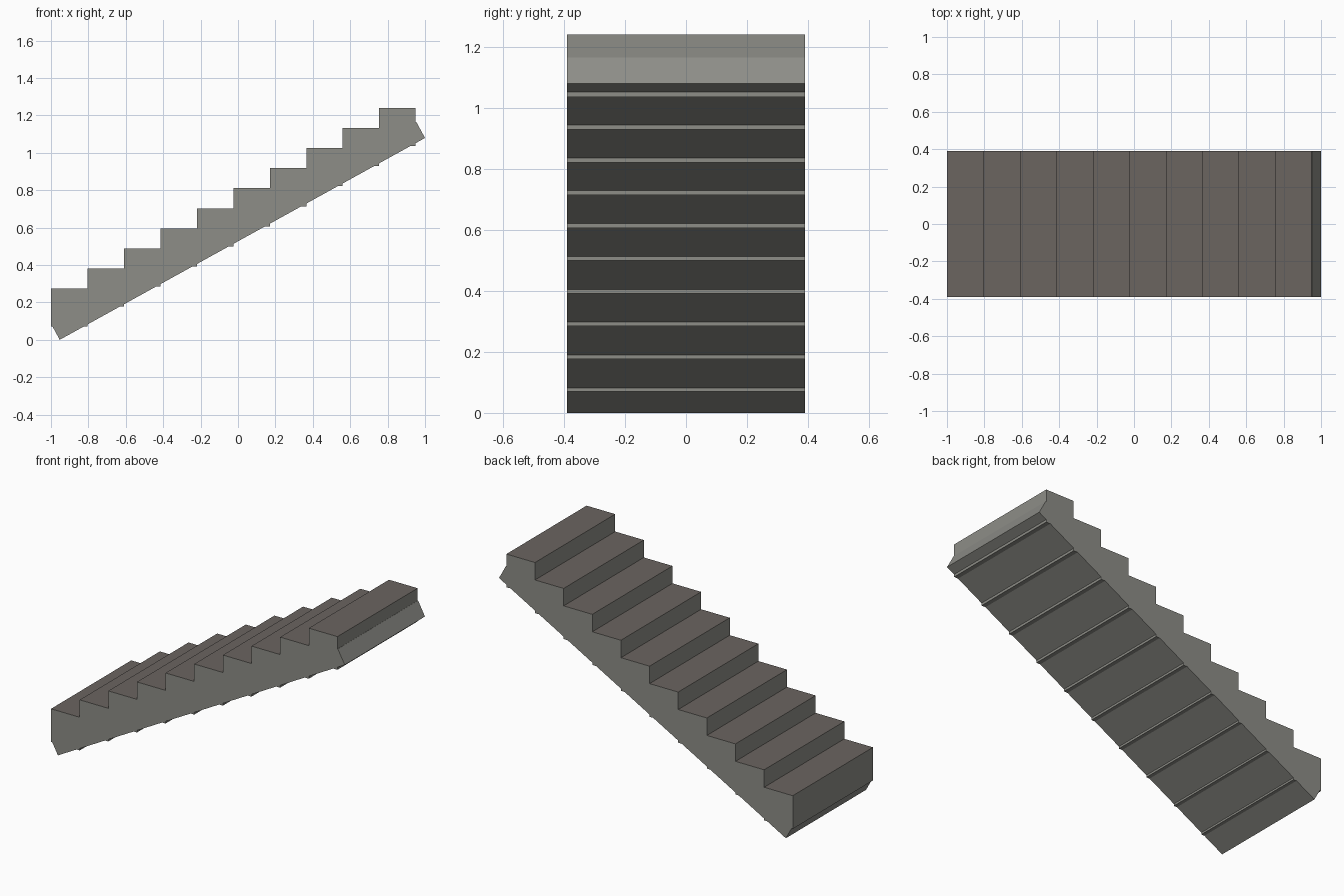
import bpy, bmesh

if "Cube" in bpy.data.objects:
    bpy.data.objects.remove(bpy.data.objects["Cube"])

STEPS = 10
RUN, RISE = 0.195, 0.1073
HALF_W = 0.39


def material(name, rgb):
    m = bpy.data.materials.new(name)
    m.diffuse_color = (*rgb, 1.0)
    m.use_nodes = True
    m.node_tree.nodes["Principled BSDF"].inputs["Base Color"].default_value = m.diffuse_color
    return m


stone = material("grey stone", (0.27, 0.27, 0.245))
tread = material("brown tread", (0.145, 0.128, 0.117))


def extrude_profile(name, points):
    """Extrude an x-z outline across the stair width; level tops get the tread colour."""
    bm = bmesh.new()
    face = bm.faces.new([bm.verts.new((x, -HALF_W, z)) for x, z in points])
    ext = bmesh.ops.extrude_face_region(bm, geom=[face])
    moved = [v for v in ext["geom"] if isinstance(v, bmesh.types.BMVert)]
    bmesh.ops.translate(bm, verts=moved, vec=(0, 2 * HALF_W, 0))
    bmesh.ops.recalc_face_normals(bm, faces=bm.faces[:])
    bm.normal_update()
    for f in bm.faces:
        f.material_index = 1 if f.normal.z > 0.95 else 0
    mesh = bpy.data.meshes.new(name)
    bm.to_mesh(mesh)
    bm.free()
    mesh.materials.append(stone)
    mesh.materials.append(tread)
    obj = bpy.data.objects.new(name, mesh)
    bpy.context.collection.objects.link(obj)
    return obj


# Sloping slab with square-cut ends carrying the steps
extrude_profile("sloping_slab", [(-0.953, 0.0), (1.0, 1.079),
                                 (0.953, 1.165), (-1.0, 0.086)])

# Overlapping step blocks; their lower edges poke out under the slab
for i in range(STEPS):
    x0, x1 = -1 + i * RUN, -1 + (i + 1) * RUN
    z0, z1 = 0.07 + i * RISE, 0.274 + i * RISE
    extrude_profile(f"step_{i + 1}", [(x0, z0), (x1, z0), (x1, z1), (x0, z1)])
